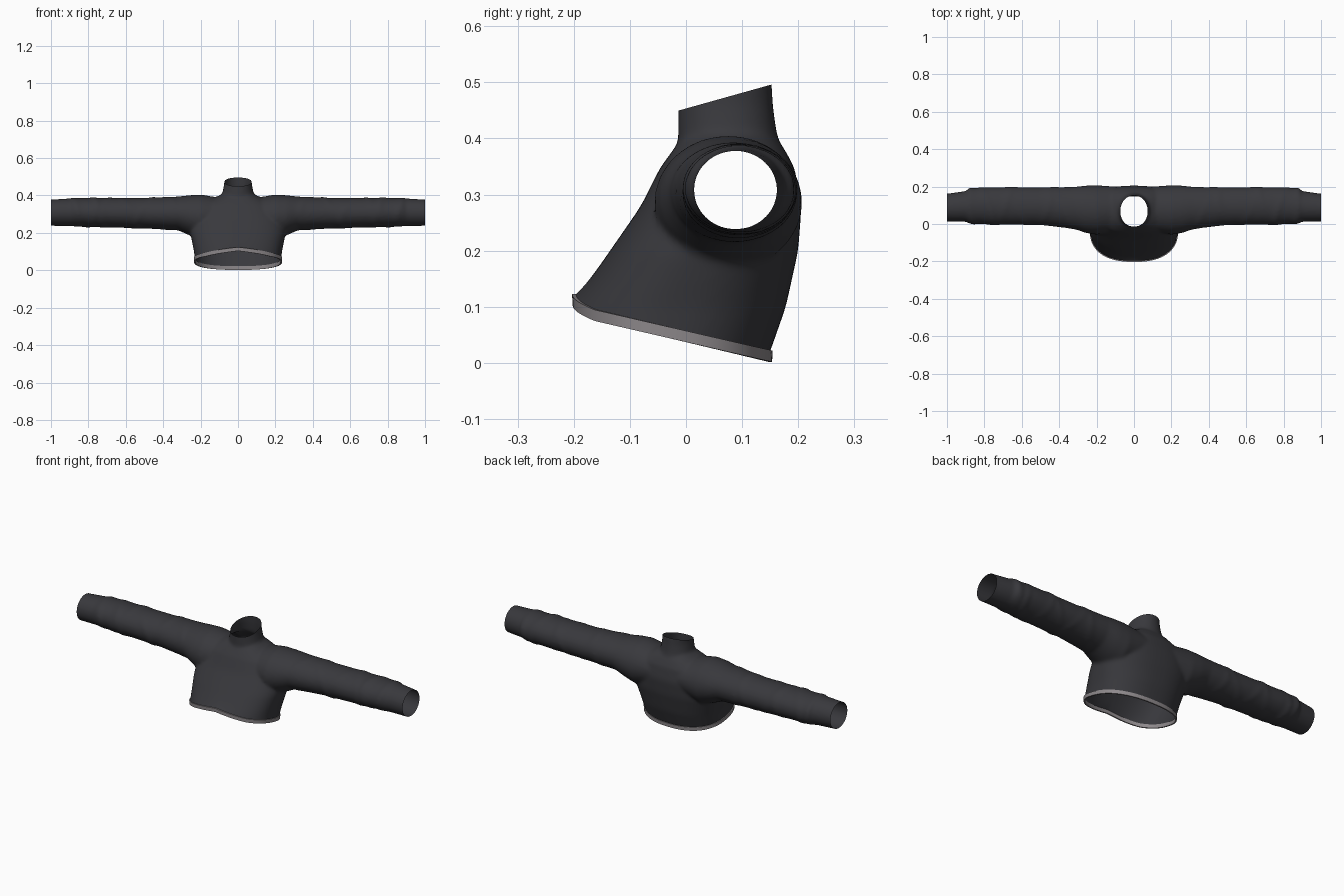
import bpy, bmesh, math
from mathutils import Vector

if "Cube" in bpy.data.objects:
    bpy.data.objects.remove(bpy.data.objects["Cube"], do_unlink=True)


def material(name, colour):
    m = bpy.data.materials.new(name)
    m.use_nodes = True
    m.diffuse_color = colour
    b = m.node_tree.nodes["Principled BSDF"]
    b.inputs["Base Color"].default_value = colour
    b.inputs["Roughness"].default_value = 0.8
    return m


FABRIC = material("charcoal fabric", (0.04, 0.04, 0.046, 1))
TRIM = material("grey trim", (0.27, 0.25, 0.26, 1))


def add_object(name, bm, mat):
    bmesh.ops.recalc_face_normals(bm, faces=bm.faces)
    mesh = bpy.data.meshes.new(name)
    bm.to_mesh(mesh)
    bm.free()
    mesh.materials.append(mat)
    ob = bpy.data.objects.new(name, mesh)
    bpy.context.collection.objects.link(ob)
    return ob


def loft(name, rings, mat, cyclic=False):
    """Skin a row of rings; close it into a torus or cap both ends."""
    bm = bmesh.new()
    rows = [[bm.verts.new(p) for p in ring] for ring in rings]
    n = len(rows[0])
    pairs = list(zip(rows, rows[1:])) + ([(rows[-1], rows[0])] if cyclic else [])
    for a, b in pairs:
        for i in range(n):
            j = (i + 1) % n
            bm.faces.new((a[i], a[j], b[j], b[i]))
    if not cyclic:
        bm.faces.new(rows[0])
        bm.faces.new(rows[-1])
    return add_object(name, bm, mat)


def interpolate(table, t):
    """Linear lookup in rows of (key, values...)."""
    for lo, hi in zip(table, table[1:]):
        if t <= hi[0]:
            k = (t - lo[0]) / (hi[0] - lo[0])
            return [a + (b - a) * k for a, b in zip(lo[1:], hi[1:])]
    return list(table[-1][1:])


def upright(name, table, power, steps=24, sides=64):
    """Vertical tube from rows of (z, front y, back y, half width)."""
    rings = []
    for s in range(steps + 1):
        z = table[0][0] + (table[-1][0] - table[0][0]) * s / steps
        front, back, half = interpolate(table, z)
        ring = []
        for i in range(sides):
            a = math.tau * i / sides
            c, d = math.cos(a), math.sin(a)
            x = math.copysign(abs(c) ** (2 / power), c) * half
            y = math.copysign(abs(d) ** (2 / power), d) * (back - front) / 2
            ring.append(Vector((x, y + (front + back) / 2, z)))
        rings.append(ring)
    return loft(name, rings, FABRIC)


# Body, leaning forward towards the hem
body = upright("sweater", [
    (-0.06, -0.25, 0.115, 0.215), (0.02, -0.235, 0.15, 0.228),
    (0.10, -0.20, 0.178, 0.235), (0.20, -0.135, 0.20, 0.255),
    (0.28, -0.08, 0.206, 0.25), (0.35, -0.045, 0.193, 0.20),
    (0.39, -0.015, 0.17, 0.12), (0.405, 0.0, 0.155, 0.09)], 2.4)

# Collar tube
collar = upright("collar_helper", [
    (0.33, -0.01, 0.165, 0.09), (0.385, -0.014, 0.168, 0.092),
    (0.42, -0.014, 0.16, 0.082), (0.46, -0.014, 0.155, 0.074),
    (0.54, -0.014, 0.15, 0.07)], 2.1)

# Both sleeves as one tube: distance from middle, centre y, centre z, radii y and z
SLEEVE = [(0, 0.08, 0.29, 0.115, 0.09), (0.1, 0.08, 0.29, 0.12, 0.098),
          (0.2, 0.075, 0.285, 0.132, 0.12), (0.26, 0.079, 0.294, 0.126, 0.107),
          (0.32, 0.086, 0.304, 0.112, 0.09), (0.5, 0.095, 0.305, 0.10, 0.081),
          (0.78, 0.097, 0.309, 0.099, 0.077), (0.885, 0.096, 0.311, 0.091, 0.075),
          (0.9, 0.094, 0.31, 0.082, 0.074), (1.0, 0.088, 0.308, 0.074, 0.07),
          (1.06, 0.088, 0.308, 0.074, 0.07)]
# Fabric folds: distance, slant, phase, strength
FOLDS = [(0.865, 0.015, 0.5, 0.07), (0.79, 0.035, 2.0, 0.075), (0.70, 0.03, 4.2, 0.05),
         (0.60, 0.05, 0.8, 0.03), (0.50, 0.05, 3.6, 0.045), (0.38, 0.05, 1.5, 0.03)]
rings = []
for s in range(-132, 133):
    x = s * 1.06 / 132
    cy, cz, ry, rz = interpolate(SLEEVE, abs(x))
    ring = []
    for i in range(48):
        a = math.tau * i / 48
        k = 1.0
        for at, slant, phase, strength in FOLDS:
            d = (abs(x) - at - slant * math.sin(a + phase)) / 0.018
            k += strength * (0.7 + 0.3 * math.cos(a * 2 + phase)) * math.exp(-d * d)
        k = k if abs(x) < 0.89 else 1.0
        ring.append(Vector((x, cy + ry * k * math.cos(a), cz + rz * k * math.sin(a))))
    rings.append(ring)
sleeves = loft("sleeves_helper", rings, FABRIC)

# Merge into one soft skin
for helper in (sleeves, collar):
    helper.hide_render = True
    mod = body.modifiers.new("join", 'BOOLEAN')
    mod.operation, mod.solver, mod.object = 'UNION', 'EXACT', helper
mod = body.modifiers.new("skin", 'REMESH')
mod.mode, mod.voxel_size = 'VOXEL', 0.009
mod = body.modifiers.new("soften", 'SMOOTH')
mod.factor, mod.iterations = 0.5, 4
bpy.context.view_layer.update()
skin = bpy.data.meshes.new_from_object(
    body.evaluated_get(bpy.context.evaluated_depsgraph_get()))
body.modifiers.clear()
body.data = skin
for helper in (sleeves, collar):
    bpy.data.objects.remove(helper, do_unlink=True)

# Cut open the cuffs, neck and hem
bm = bmesh.new()
bm.from_mesh(skin)
HEM_POINT, HEM_NORMAL = Vector((0, 0, 0.055)), Vector((0, -0.235, -1)).normalized()
for point, normal in (((1, 0, 0), (1, 0, 0)), ((-1, 0, 0), (-1, 0, 0)),
                      ((0, -0.012, 0.45), (0, -0.28, 1)), (HEM_POINT, HEM_NORMAL)):
    cut = bmesh.ops.bisect_plane(bm, geom=bm.verts[:] + bm.edges[:] + bm.faces[:],
                                 plane_co=point, plane_no=normal, clear_outer=True)
hem = [v for v in cut["geom_cut"] if isinstance(v, bmesh.types.BMVert)]

# Raise the hem in the middle of the front
for v in bm.verts:
    x, y, z = v.co
    rise = max(0, 1 - abs(x) / 0.17) * min(1, max(0, (-y - 0.08) / 0.08))
    v.co.z += 0.02 * rise * math.exp((v.co - HEM_POINT).dot(HEM_NORMAL) / 0.04)
hem_points = sorted((v.co.copy() for v in hem), key=lambda p: math.atan2(p.y + 0.02, p.x))[::2]
bm.to_mesh(skin)
bm.free()
skin.materials.clear()
skin.materials.append(FABRIC)

# Trim band below the hem
profile = [(-0.003, 0.002), (0.005, 0.002), (0.004, -0.018), (-0.003, -0.018)]
bands = []
for p in hem_points:
    out = Vector((p.x, p.y + 0.02, 0)).normalized()
    bands.append([p + out * o + Vector((0, 0, h)) for o, h in profile])
trim = loft("hem_trim", bands, TRIM, cyclic=True)

# Smooth shading
for ob in bpy.context.selected_objects:
    ob.select_set(False)
for ob in (body, trim):
    ob.select_set(True)
bpy.context.view_layer.objects.active = body
bpy.ops.object.shade_smooth_by_angle(angle=math.radians(40))
